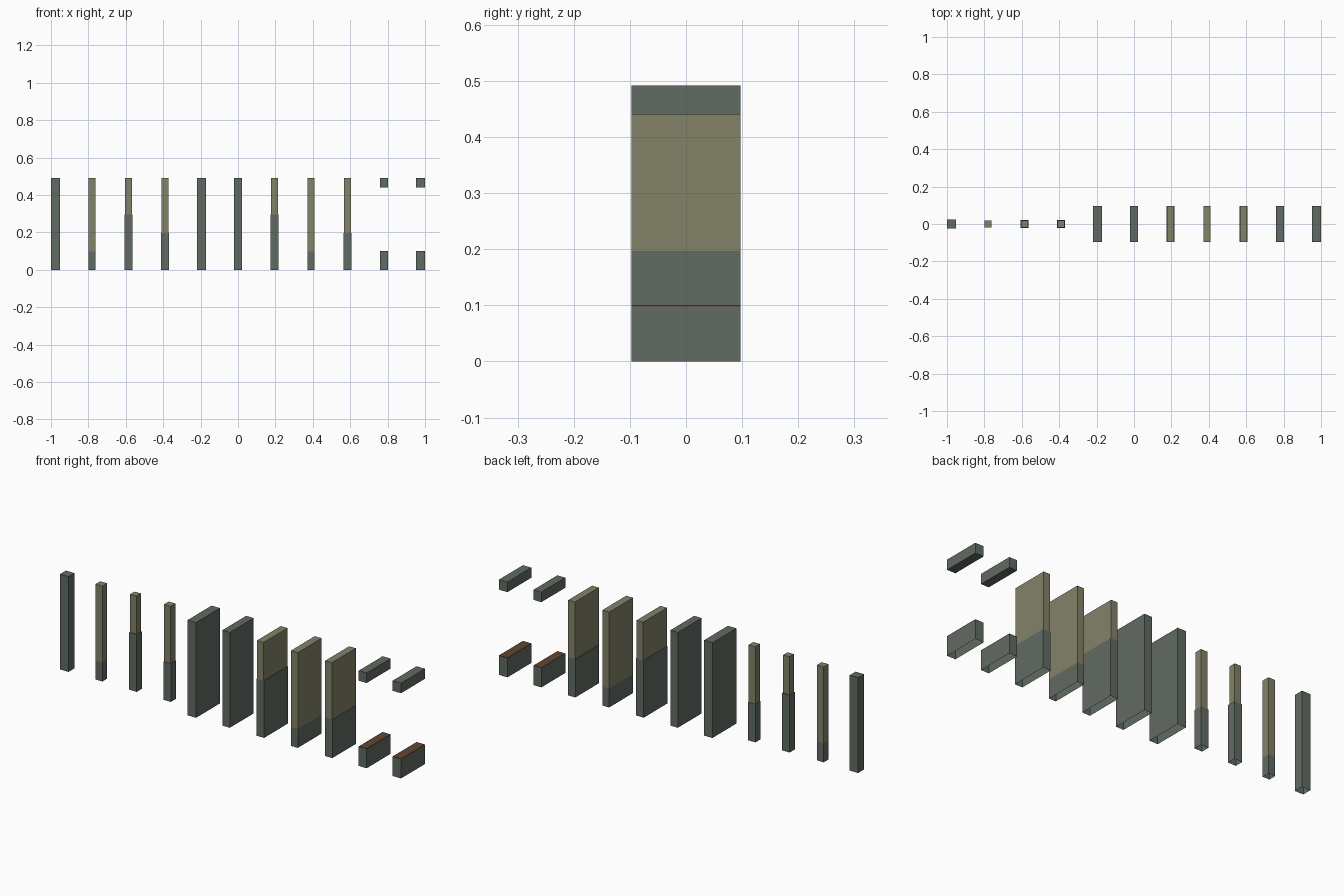
import bpy, bmesh

if "Cube" in bpy.data.objects:
    bpy.data.objects.remove(bpy.data.objects["Cube"])


def material(name, rgb):
    m = bpy.data.materials.new(name)
    lin = [((c / 255 + 0.055) / 1.055) ** 2.4 for c in rgb]
    m.diffuse_color = (*lin, 1)
    m.use_nodes = True
    m.node_tree.nodes["Principled BSDF"].inputs["Base Color"].default_value = m.diffuse_color
    return m


STONE = material("grey_green_stone", (97, 107, 98))
TIMBER = material("olive_timber", (131, 130, 105))
BROWN = material("brown_sill", (98, 70, 48))


def box(name, x, w, d, z0, z1, mat, open_bottom=False, open_top=False):
    """Upright block centred on (x, 0), optionally without end faces."""
    bm = bmesh.new()
    bmesh.ops.create_cube(bm, size=1)
    for v in bm.verts:
        v.co = (x + v.co.x * w, v.co.y * d, z1 if v.co.z > 0 else z0)
    bm.normal_update()
    drop = [f for f in bm.faces if (open_bottom and f.normal.z < -0.5)
            or (open_top and f.normal.z > 0.5)]
    bmesh.ops.delete(bm, geom=drop, context='FACES_ONLY')
    me = bpy.data.meshes.new(name)
    bm.to_mesh(me)
    bm.free()
    me.materials.append(mat)
    ob = bpy.data.objects.new(name, me)
    bpy.context.collection.objects.link(ob)
    return ob


STEP, TOP, DEPTH = 0.1951, 0.492, 0.195
# slot, kind, stone width, timber width, stone height (None = all stone)
pieces = [
    (-5, "post", 0.048, 0, None),
    (-4, "post", 0.039, 0.039, 0.098),
    (-3, "post", 0.044, 0.036, 0.295),
    (-2, "post", 0.043, 0.038, 0.197),
    (-1, "wall", 0.048, 0, None),
    (0, "wall", 0.043, 0, None),
    (1, "wall", 0.044, 0.038, 0.295),
    (2, "wall", 0.039, 0.039, 0.098),
    (3, "wall", 0.043, 0.038, 0.197),
]

# Posts and wall panels: stone base (open underneath), timber upper part
for i, kind, ws, wt, h in pieces:
    x = i * STEP
    tag = f"{kind}_{i + 6}"
    flush = h is not None and ws == wt
    box(tag + "_stone", x, ws, ws if kind == "post" else DEPTH,
        0, h or TOP, STONE, open_bottom=True, open_top=flush)
    if h:
        box(tag + "_timber", x, wt, wt if kind == "post" else DEPTH,
            h, TOP, TIMBER, open_bottom=True)

# Window panels: low stone base with brown sill, lintel above
for i, w in ((4, 0.045), (5, 0.048)):
    x = i * STEP
    box(f"window_{i + 6}_base", x, w, DEPTH, 0, 0.098, STONE, True, True)
    box(f"window_{i + 6}_sill", x, w, DEPTH, 0.098, 0.101, BROWN, True)
    box(f"window_{i + 6}_lintel", x, w, DEPTH, 0.44, TOP, STONE)
